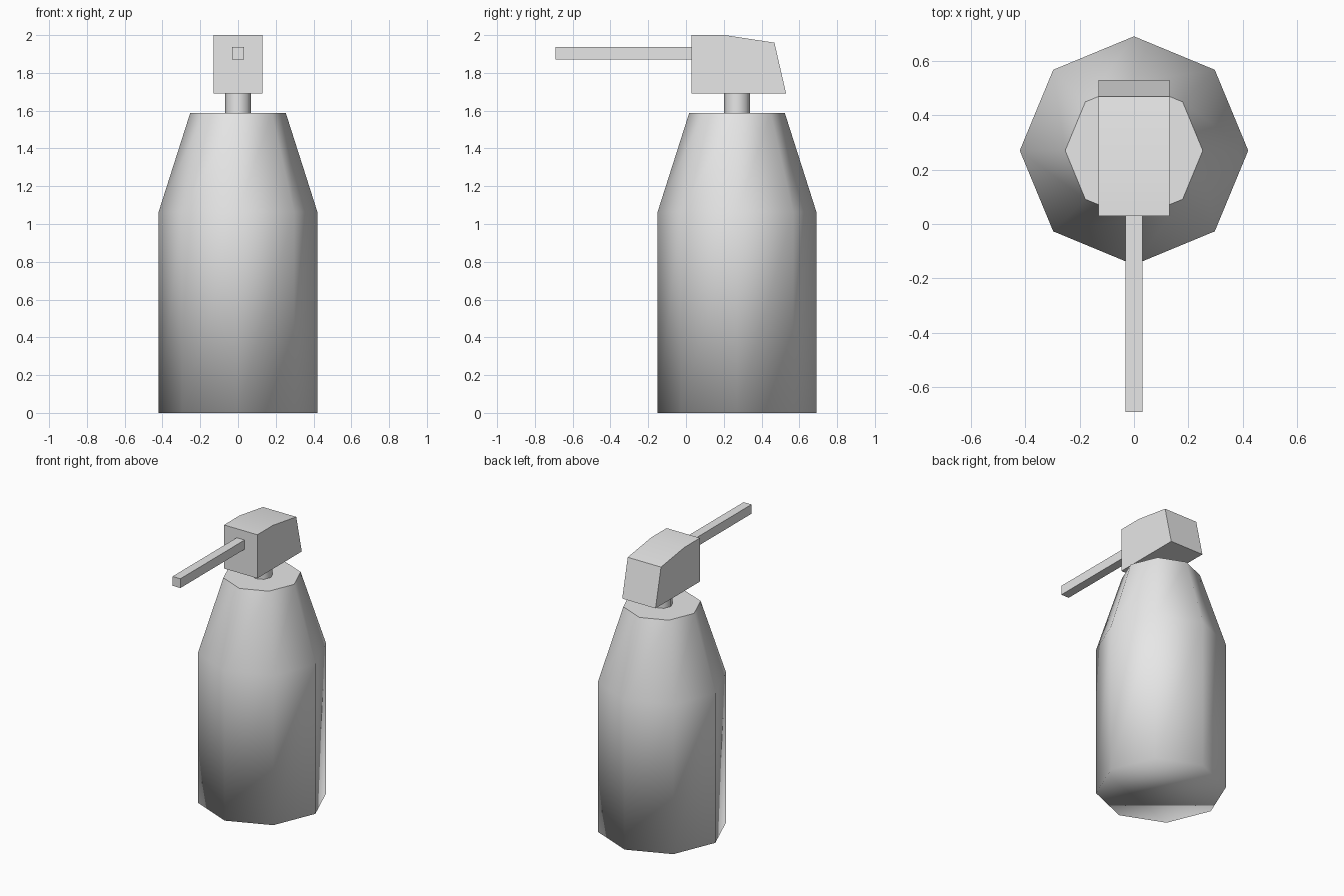
import bpy, bmesh, math

if "Cube" in bpy.data.objects:
    bpy.data.objects.remove(bpy.data.objects["Cube"])

CY = 0.27  # bottle axis

grey = bpy.data.materials.new("plain grey")
grey.diffuse_color = (0.8, 0.8, 0.8, 1)
grey.use_nodes = True
grey.node_tree.nodes["Principled BSDF"].inputs["Base Color"].default_value = grey.diffuse_color


def make_object(name, bm):
    bmesh.ops.recalc_face_normals(bm, faces=bm.faces[:])
    mesh = bpy.data.meshes.new(name)
    bm.to_mesh(mesh)
    bm.free()
    mesh.materials.append(grey)
    obj = bpy.data.objects.new(name, mesh)
    bpy.context.collection.objects.link(obj)
    return obj


def lathe(name, profile, sharp_heights=()):
    """Eight-sided smooth solid from (radius, z) rings, with chosen rings kept sharp."""
    bm = bmesh.new()
    rings = [[bm.verts.new((r * math.cos(i * math.pi / 4), CY + r * math.sin(i * math.pi / 4), z))
              for i in range(8)] for r, z in profile]
    for low, high in zip(rings, rings[1:]):
        for i in range(8):
            j = (i + 1) % 8
            bm.faces.new((low[i], low[j], high[j], high[i]))
    bm.faces.new(rings[0])
    bm.faces.new(rings[-1])
    for f in bm.faces:
        f.smooth = True
    for e in bm.edges:
        if any(all(abs(v.co.z - h) < 1e-4 for v in e.verts) for h in sharp_heights):
            e.smooth = False
    return make_object(name, bm)


def extrude_side(name, outline, half_width):
    """Solid from a (y, z) outline, centred on x = 0."""
    bm = bmesh.new()
    left, right = [[bm.verts.new((x, y, z)) for y, z in outline] for x in (-half_width, half_width)]
    bm.faces.new(left)
    bm.faces.new(right)
    n = len(outline)
    for i in range(n):
        j = (i + 1) % n
        bm.faces.new((left[i], left[j], right[j], right[i]))
    return make_object(name, bm)


# Bottle with tapered shoulder
lathe("bottle", [(0.42, 0), (0.42, 1.065), (0.253, 1.588)], (1.588,))
# Pump stem
lathe("pump_stem", [(0.07, 1.58), (0.07, 1.70)], (1.58, 1.70))
# Pump head with sloping back
head = extrude_side("pump_head", [(0.03, 1.69), (0.53, 1.69), (0.468, 1.96), (0.205, 2.0), (0.03, 2.0)], 0.131)
# Long square spout
extrude_side("spout", [(-0.692, 1.87), (0.035, 1.87), (0.035, 1.936), (-0.692, 1.936)], 0.031)

# Soften only the shallow crease on the head
bpy.context.view_layer.objects.active = head
head.select_set(True)
bpy.ops.object.shade_smooth_by_angle(angle=math.radians(30))
